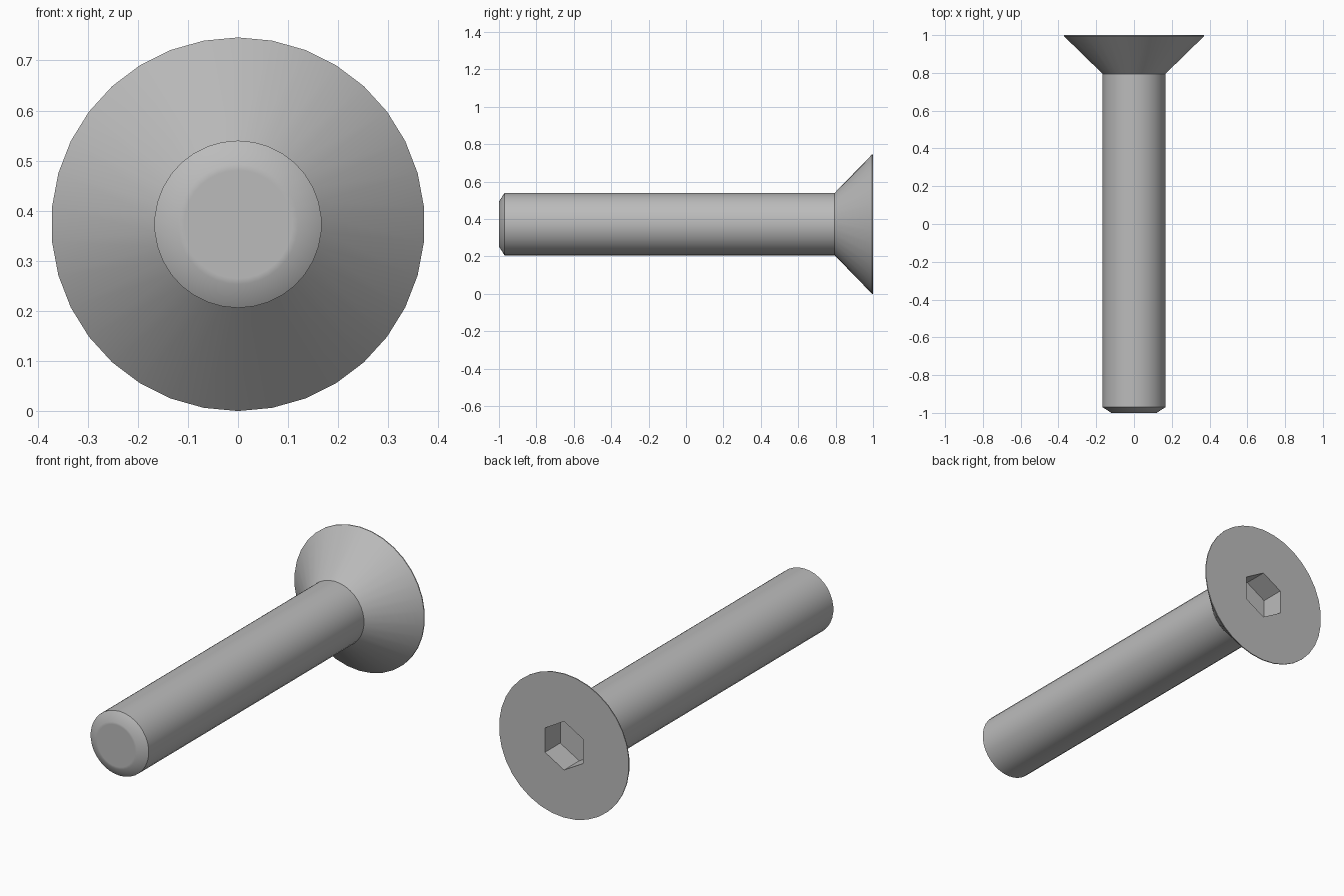
import bpy, bmesh, math

old = bpy.data.objects.get("Cube")
if old:
    bpy.data.objects.remove(old, do_unlink=True)

SIDES = 34
HEAD_R = 0.373
SHANK_R = 0.167

# Plain steel
steel = bpy.data.materials.new("steel grey")
colour = (0.5, 0.5, 0.5, 1)
steel.diffuse_color = colour
steel.use_nodes = True
steel.node_tree.nodes["Principled BSDF"].inputs["Base Color"].default_value = colour

bm = bmesh.new()


def ring(y, radius, sides=SIDES):
    """Closed loop of edges around the long axis, with a corner at the top."""
    verts = []
    for i in range(sides):
        a = math.tau * i / sides
        verts.append(bm.verts.new((radius * math.sin(a), y, HEAD_R + radius * math.cos(a))))
    edges = [bm.edges.new((verts[i - 1], verts[i])) for i in range(sides)]
    return verts, edges


def bridge(a, b):
    bmesh.ops.bridge_loops(bm, edges=a[1] + b[1])


# Outer skin: flat tip, chamfer, shank, countersunk cone, thin rim
profile = [(-1, 0.108), (-1, 0.12), (-0.97, SHANK_R), (0.795, SHANK_R),
           (0.995, HEAD_R), (1, HEAD_R)]
loops = [ring(y, r) for y, r in profile]
for a, b in zip(loops, loops[1:]):
    bridge(a, b)
bm.faces.new(loops[0][0])

# Hexagonal drive socket sunk into the flat head
socket_mouth = ring(1, 0.126, 6)
socket_floor = ring(0.875, 0.126, 6)
bridge(loops[-1], socket_mouth)
bridge(socket_mouth, socket_floor)
bm.faces.new(socket_floor[0])

bmesh.ops.recalc_face_normals(bm, faces=bm.faces)
mesh = bpy.data.meshes.new("countersunk_screw")
bm.to_mesh(mesh)
bm.free()
mesh.materials.append(steel)
screw = bpy.data.objects.new("countersunk_screw", mesh)
bpy.context.collection.objects.link(screw)

# Smooth round surfaces; keep the rim, shank and socket edges crisp
bpy.ops.object.select_all(action='DESELECT')
screw.select_set(True)
bpy.context.view_layer.objects.active = screw
bpy.ops.object.shade_smooth_by_angle(angle=math.radians(35))
